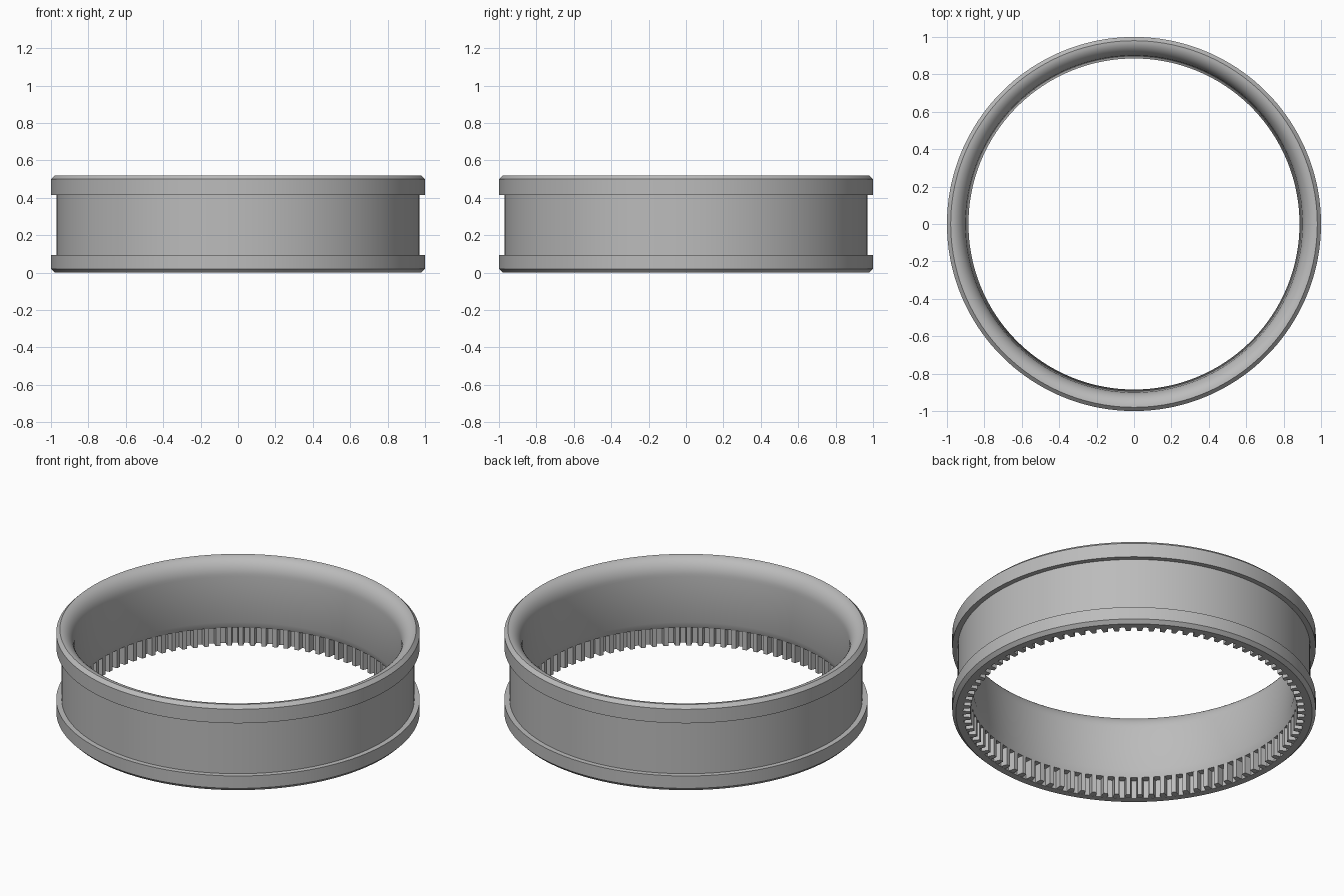
import bpy, bmesh, math

cube = bpy.data.objects.get("Cube")
if cube:
    bpy.data.objects.remove(cube)

SEGMENTS = 180
TEETH = 90
TOOTH_TOP = 0.11
ROOT_R, TIP_R = 0.94, 0.9

# Single grey finish
grey = bpy.data.materials.new("plain grey")
grey.use_nodes = True
colour = (0.5, 0.5, 0.5, 1)
grey.diffuse_color = colour
grey.node_tree.nodes["Principled BSDF"].inputs["Base Color"].default_value = colour


def finish(bm, name, smooth):
    bmesh.ops.recalc_face_normals(bm, faces=bm.faces)
    mesh = bpy.data.meshes.new(name)
    bm.to_mesh(mesh)
    bm.free()
    mesh.materials.append(grey)
    obj = bpy.data.objects.new(name, mesh)
    bpy.context.collection.objects.link(obj)
    if smooth:
        bpy.ops.object.select_all(action='DESELECT')
        obj.select_set(True)
        bpy.context.view_layer.objects.active = obj
        bpy.ops.object.shade_smooth_by_angle(angle=math.radians(25))
    return obj


def polar(r, a, z):
    return (r * math.cos(a), r * math.sin(a), z)


# Ring cross-section as (radius, height): outer flanges and groove
profile = [(ROOT_R, 0), (0.98, 0), (1, 0.02), (1, 0.095), (0.97, 0.095),
           (0.97, 0.415), (1, 0.415), (1, 0.5), (0.98, 0.52)]
# Rounded mouth
for i in range(1, 11):
    t = math.pi / 2 * i / 10
    profile.append((0.98 - 0.08 * math.sin(t), 0.42 + 0.1 * math.cos(t)))
# Tapered bore, undercut and tooth seat
profile += [(0.885, 0.15), (TIP_R, TOOTH_TOP), (ROOT_R, TOOTH_TOP)]

bm = bmesh.new()
loops = [[bm.verts.new(polar(r, math.tau * s / SEGMENTS, z)) for r, z in profile]
         for s in range(SEGMENTS)]
for s in range(SEGMENTS):
    a, b = loops[s], loops[(s + 1) % SEGMENTS]
    for i in range(len(profile)):
        j = (i + 1) % len(profile)
        bm.faces.new((a[i], b[i], b[j], a[j]))
finish(bm, "ring_body", True)

# Internal gear teeth, tapered towards the tips
bm = bmesh.new()
pitch = math.tau / TEETH
outline = [(ROOT_R + 0.005, -0.3), (ROOT_R + 0.005, 0.3), (TIP_R, 0.2), (TIP_R, -0.2)]
for k in range(TEETH):
    low, high = [[bm.verts.new(polar(r, (k + f) * pitch, z)) for r, f in outline]
                 for z in (0.001, TOOTH_TOP + 0.001)]
    bm.faces.new(low)
    bm.faces.new(high)
    for i in range(4):
        j = (i + 1) % 4
        bm.faces.new((low[i], low[j], high[j], high[i]))
finish(bm, "inner_teeth", False)
